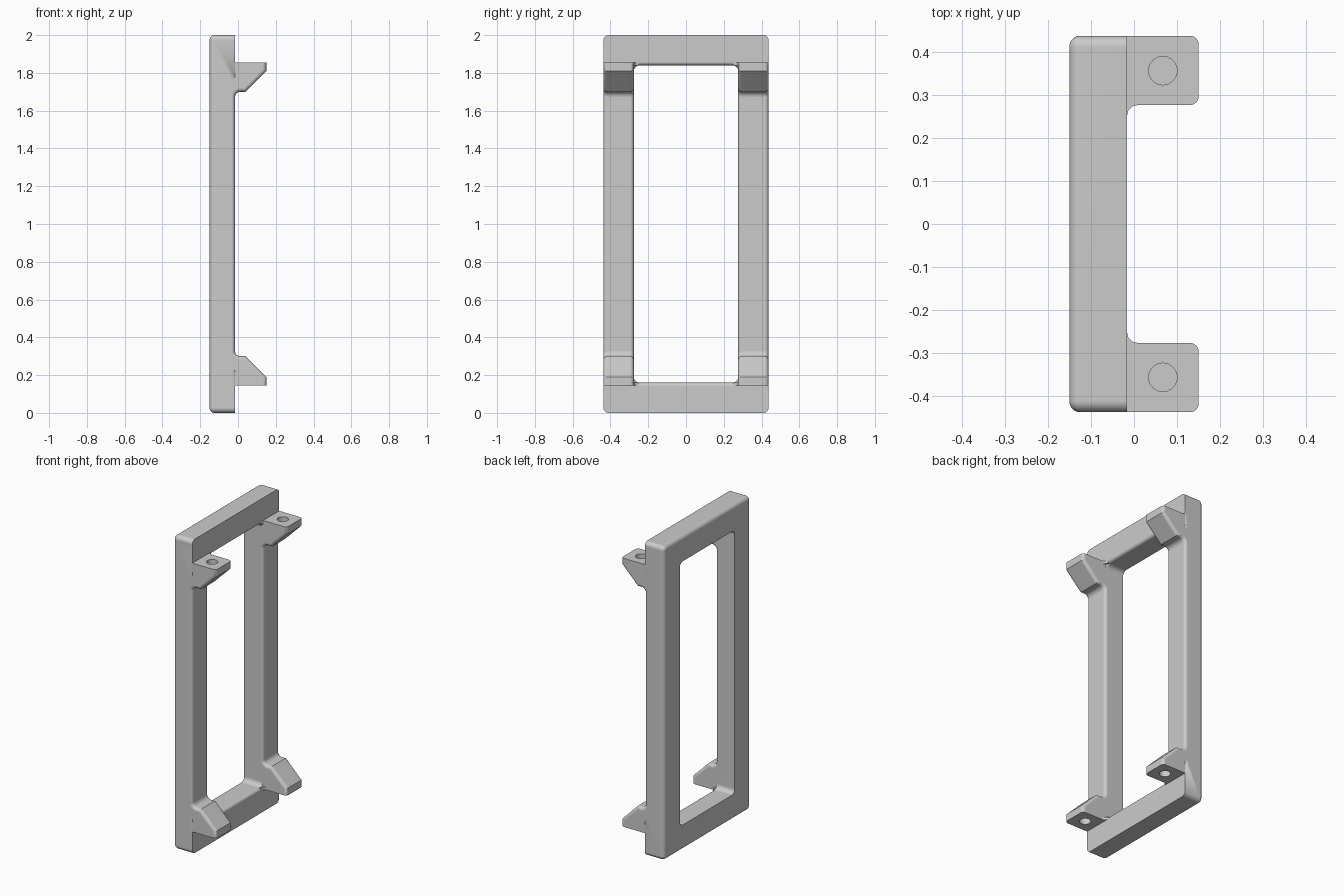
import bpy, bmesh, math
from mathutils import Vector

cube = bpy.data.objects.get("Cube")
if cube:
    bpy.data.objects.remove(cube, do_unlink=True)

BACK, FACE, TIP = -0.15, -0.016, 0.15      # x of frame back, frame face, lug tip
OUT_Y, IN_Y, IN_Z = 0.437, 0.276, 0.84     # half sizes of frame and opening
LUG_TOP, LUG_LOW = 0.856, 0.70             # lug heights above the middle
ROUND = 0.018
STEPS = 6

grey = bpy.data.materials.new("plain grey")
grey.use_nodes = True
grey.diffuse_color = (0.6, 0.6, 0.6, 1)
grey.node_tree.nodes["Principled BSDF"].inputs["Base Color"].default_value = (0.6, 0.6, 0.6, 1)


def make_object(name, bm):
    """Turn a bmesh into an object centred at mid height."""
    bmesh.ops.recalc_face_normals(bm, faces=bm.faces)
    mesh = bpy.data.meshes.new(name)
    bm.to_mesh(mesh)
    bm.free()
    mesh.materials.append(grey)
    obj = bpy.data.objects.new(name, mesh)
    obj.location.z = 1
    bpy.context.collection.objects.link(obj)
    return obj


def activate(obj):
    bpy.ops.object.select_all(action='DESELECT')
    obj.select_set(True)
    bpy.context.view_layer.objects.active = obj


def finish(obj, mirrored=False):
    """Smooth the rounded edges and repeat corner parts on all four corners."""
    activate(obj)
    bpy.ops.object.shade_smooth_by_angle(angle=math.radians(35))
    if mirrored:
        mirror = obj.modifiers.new("four corners", 'MIRROR')
        mirror.use_axis = (False, True, True)
    normals = obj.modifiers.new("flat normals", 'WEIGHTED_NORMAL')
    normals.keep_sharp = True


def arc(cx, cy, r, start, end):
    angles = [math.radians(start + (end - start) * i / STEPS) for i in range(STEPS + 1)]
    return [(cx + r * math.cos(a), cy + r * math.sin(a)) for a in angles]


def prism(points, direction):
    """Extrude a flat outline of 3D points."""
    bm = bmesh.new()
    face = bm.faces.new([bm.verts.new(p) for p in points])
    res = bmesh.ops.extrude_face_region(bm, geom=[face], use_keep_orig=True)
    moved = [v for v in res["geom"] if isinstance(v, bmesh.types.BMVert)]
    bmesh.ops.translate(bm, verts=moved, vec=Vector(direction))
    return bm


def rounded_rect(hy, hz, r):
    pts = []
    for k, (sy, sz) in enumerate([(1, 1), (-1, 1), (-1, -1), (1, -1)]):
        pts += arc(sy * (hy - r), sz * (hz - r), r, 90 * k, 90 * k + 90)
    return pts


# Frame: rounded rectangles lofted around the cross-section
def frame_sections():
    edge = 0.025
    yield FACE, rounded_rect(OUT_Y, 1, edge + 0.002)
    for a, b in arc(BACK + edge, -edge, edge, 90, 180):
        yield a, rounded_rect(OUT_Y + b, 1 + b, edge + 0.002 + b)
    yield BACK, rounded_rect(IN_Y, IN_Z, 0.03)
    for a, b in arc(FACE - ROUND, ROUND, ROUND, -90, 0):
        yield a, rounded_rect(IN_Y + b, IN_Z + b, 0.03 + b)


bm = bmesh.new()
loops = [[bm.verts.new((x, y, z)) for y, z in pts] for x, pts in frame_sections()]
count = len(loops[0])
for i, low in enumerate(loops):
    high = loops[(i + 1) % len(loops)]
    for j in range(count):
        k = (j + 1) % count
        bm.faces.new((low[j], low[k], high[k], high[j]))
bmesh.ops.recalc_face_normals(bm, faces=bm.faces)

# Round the outer upright edges only between the lugs
for h in (-0.76, 0.76):
    bmesh.ops.bisect_plane(bm, geom=bm.verts[:] + bm.edges[:] + bm.faces[:],
                           plane_co=(0, 0, h), plane_no=(0, 0, 1))
edges = [e for e in bm.edges if all(
    abs(v.co.x - FACE) < 1e-4 and abs(v.co.y) > OUT_Y - 1e-4 and abs(v.co.z) < 0.77
    for v in e.verts)]
bmesh.ops.bevel(bm, geom=edges, offset=ROUND, segments=STEPS, profile=0.5,
                affect='EDGES', clamp_overlap=False)
finish(make_object("frame", bm))

# Lugs: sloped brackets with a fillet into the upright
fillet = 0.028
outline = [(FACE - 0.024, LUG_TOP), (TIP, LUG_TOP), (TIP, 0.81), (0.04, LUG_LOW)]
outline += arc(FACE + fillet, LUG_LOW - fillet, fillet, 90, 180)
outline += [(FACE - 0.024, LUG_LOW - fillet)]
bm = prism([(x, IN_Y, z) for x, z in outline], (0, OUT_Y - IN_Y, 0))
bmesh.ops.recalc_face_normals(bm, faces=bm.faces)
edges = []
for e in bm.edges:
    a, b = (v.co for v in e.verts)
    on_side = abs(a.y - b.y) < 1e-4
    on_top = min(a.z, b.z) > LUG_TOP - 1e-4
    buried = min(a.x, b.x) < FACE - 0.01
    if on_side and not on_top and not buried:
        edges.append(e)
bmesh.ops.bevel(bm, geom=edges, offset=0.02, segments=STEPS, profile=0.5,
                affect='EDGES', clamp_overlap=False)
lugs = make_object("mounting_lugs", bm)

# Blind screw hole in each lug
bm = bmesh.new()
bmesh.ops.create_cone(bm, cap_ends=True, segments=32, radius1=0.033, radius2=0.033, depth=0.12)
bmesh.ops.translate(bm, verts=bm.verts, vec=(0.067, 0.356, LUG_TOP))
cutter = make_object("hole_cutter", bm)
cutter.hide_render = True
cut = lugs.modifiers.new("screw hole", 'BOOLEAN')
cut.operation = 'DIFFERENCE'
cut.solver = 'EXACT'
cut.object = cutter
bpy.context.view_layer.update()
activate(lugs)
bpy.ops.object.modifier_apply(modifier=cut.name)
bpy.data.objects.remove(cutter, do_unlink=True)
finish(lugs, mirrored=True)

# Small concave fillets between lugs and cross bars
r = 0.025
outline = arc(FACE + r, IN_Y - r, r, 90, 180)
outline += [(FACE - 0.02, IN_Y - r), (FACE - 0.02, IN_Y + 0.01), (FACE + r, IN_Y + 0.01)]
bm = prism([(x, y, IN_Z) for x, y in outline], (0, 0, LUG_TOP - IN_Z))
finish(make_object("corner_fillets", bm), mirrored=True)
